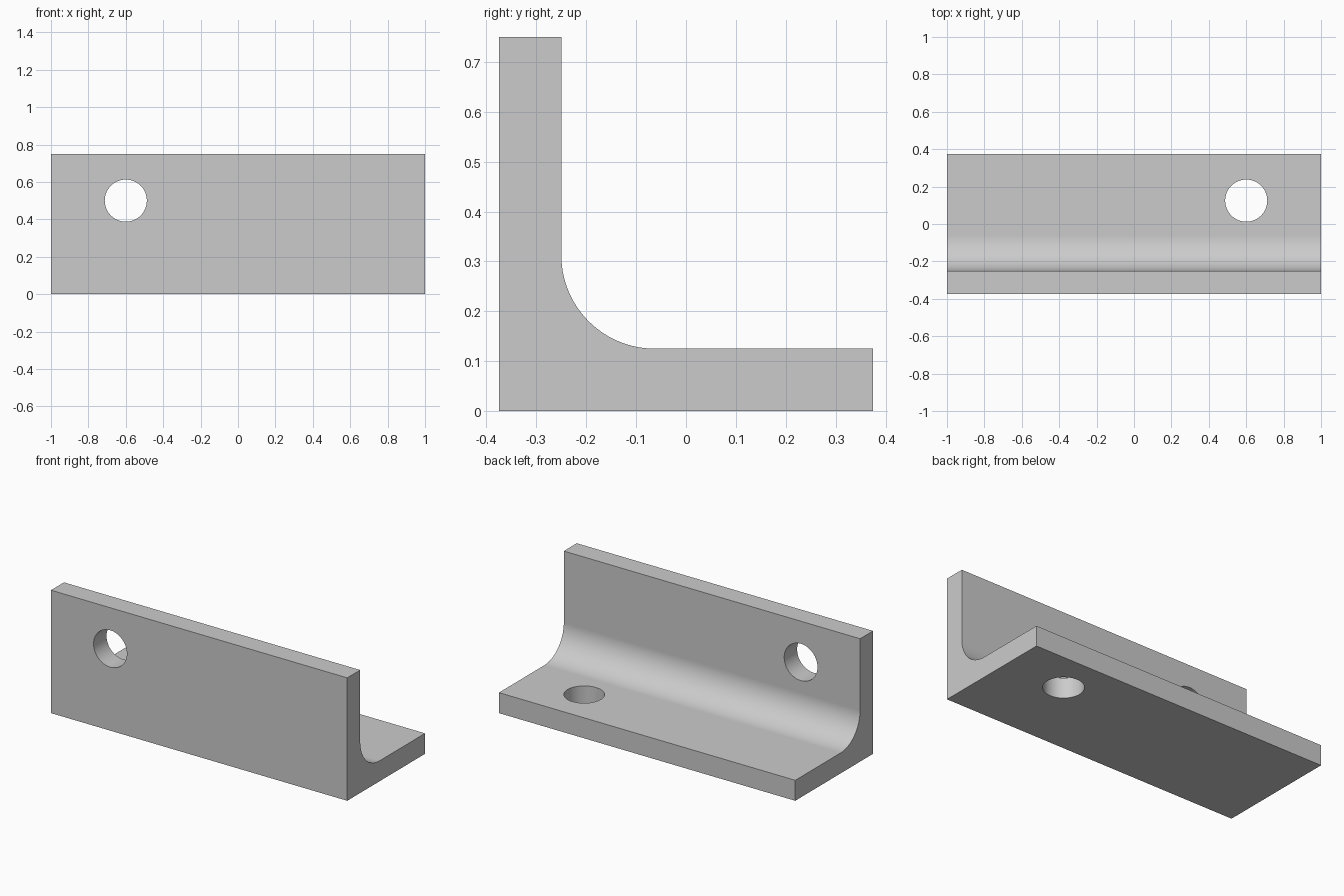
import bpy
import bmesh
from math import cos, sin, pi, radians
from mathutils import Vector

default = bpy.data.objects.get("Cube")
if default:
    bpy.data.objects.remove(default, do_unlink=True)

LENGTH, LEG, THICK = 2.0, 0.75, 0.125
FILLET, HOLE_R = 0.1875, 0.1125
FRONT = -LEG / 2

# Plain grey finish
grey = bpy.data.materials.new("plain_grey")
grey.use_nodes = True
colour = (0.6, 0.6, 0.6, 1)
grey.diffuse_color = colour
grey.node_tree.nodes["Principled BSDF"].inputs["Base Color"].default_value = colour

# L-shaped profile (y, z) with a rounded inner corner
cy, cz = FRONT + THICK + FILLET, THICK + FILLET
STEPS = 24
profile = [(FRONT, 0), (-FRONT, 0), (-FRONT, THICK)]
for i in range(STEPS + 1):
    a = 1.5 * pi - 0.5 * pi * i / STEPS
    profile.append((cy + FILLET * cos(a), cz + FILLET * sin(a)))
profile += [(FRONT + THICK, LEG), (FRONT, LEG)]

# Extrude the profile along x
bm = bmesh.new()
end = bm.faces.new([bm.verts.new((-LENGTH / 2, y, z)) for y, z in profile])
far = bmesh.ops.extrude_face_region(bm, geom=[end], use_keep_orig=True)
bmesh.ops.translate(bm, vec=Vector((LENGTH, 0, 0)),
                    verts=[v for v in far["geom"] if isinstance(v, bmesh.types.BMVert)])
bmesh.ops.recalc_face_normals(bm, faces=bm.faces)
mesh = bpy.data.meshes.new("angle_bracket")
bm.to_mesh(mesh)
bm.free()
mesh.materials.append(grey)
bracket = bpy.data.objects.new("angle_bracket", mesh)
bpy.context.collection.objects.link(bracket)
bpy.context.view_layer.objects.active = bracket


def drill(name, location, rotation):
    """Cut one round bolt hole through a leg."""
    bpy.ops.mesh.primitive_cylinder_add(vertices=64, radius=HOLE_R, depth=THICK * 2,
                                        location=location, rotation=rotation)
    cutter = bpy.context.object
    cutter.name = name
    cutter.hide_render = True
    cutter.data.materials.append(grey)
    mod = bracket.modifiers.new(name, 'BOOLEAN')
    mod.operation = 'DIFFERENCE'
    mod.solver = 'EXACT'
    mod.object = cutter
    bpy.context.view_layer.objects.active = bracket
    bpy.ops.object.modifier_apply(modifier=name)
    bpy.data.objects.remove(cutter, do_unlink=True)


# One hole in each leg, at opposite ends
drill("upright_hole", (-0.6, FRONT + THICK / 2, 0.5), (radians(90), 0, 0))
drill("base_hole", (0.6, 0.125, THICK / 2), (0, 0, 0))

# Smooth fillet and hole walls, crisp edges elsewhere
bpy.ops.object.select_all(action='DESELECT')
bracket.select_set(True)
bpy.ops.object.shade_smooth_by_angle(angle=radians(30))
weighted = bracket.modifiers.new("even_shading", 'WEIGHTED_NORMAL')
weighted.keep_sharp = True
